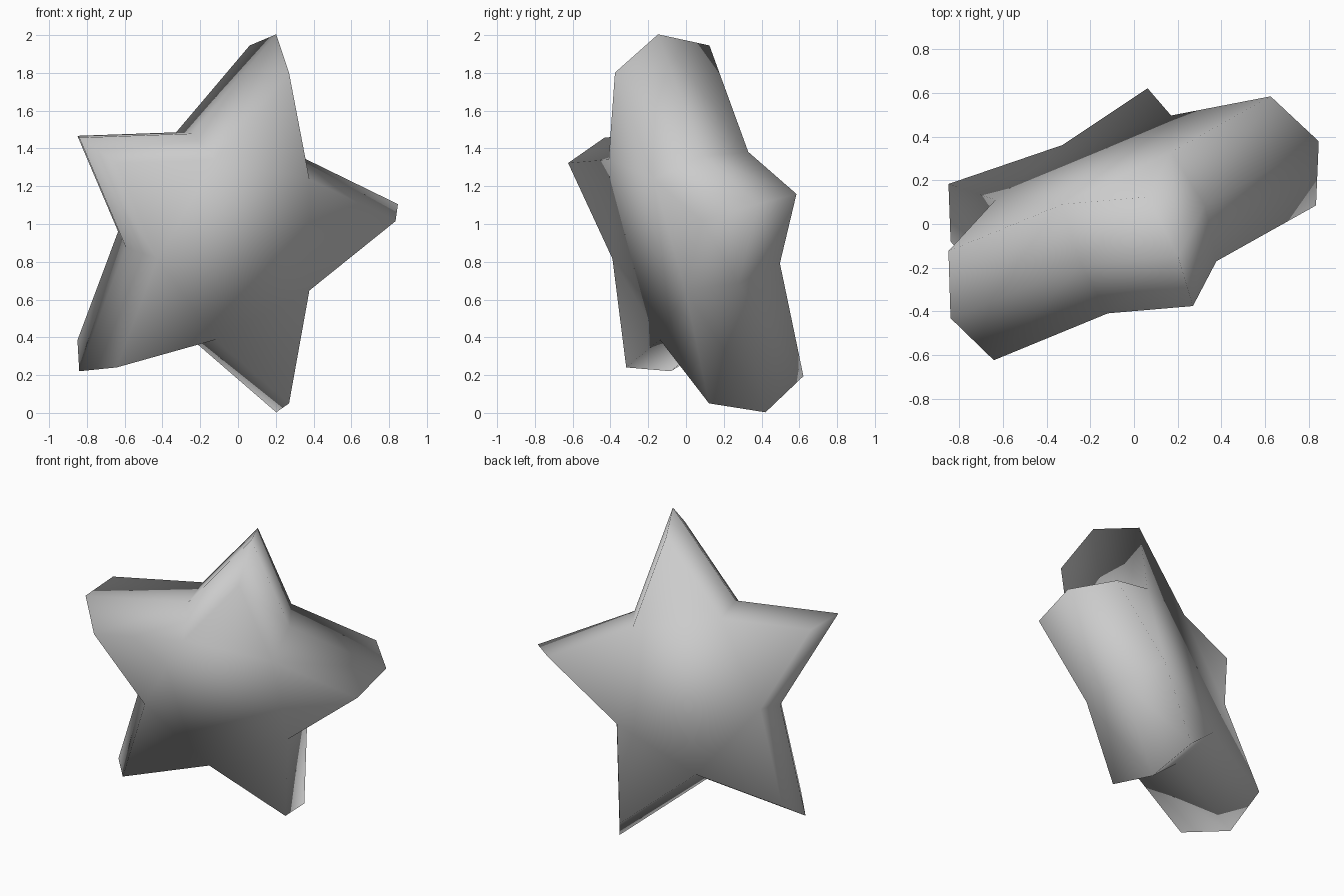
import bpy
import math
from mathutils import Vector

cube = bpy.data.objects.get("Cube")
if cube:
    bpy.data.objects.remove(cube, do_unlink=True)

# Plain grey finish
grey = bpy.data.materials.new("plain_grey")
grey.use_nodes = True
colour = (0.6, 0.6, 0.6, 1.0)
grey.diffuse_color = colour
grey.node_tree.nodes["Principled BSDF"].inputs["Base Color"].default_value = colour

# Tilted axes: up to the first point, sideways, and half the thickness
centre = Vector((-0.086, 0.028, 0.958))
up = Vector((0.288, -0.176, 1.046))
side = Vector((-0.887, -0.426, 0.185))
half_depth = Vector((-0.104, 0.25, 0.072))
VALLEY = 0.545
FACE_SCALE = 0.875


def star_ring(scale, layer):
    """Ten corners of a five-pointed star at one layer of the thickness."""
    ring = []
    for i in range(10):
        angle = math.pi * i / 5
        radius = scale * (VALLEY if i % 2 else 1)
        ring.append(centre + layer * half_depth
                    + radius * (math.cos(angle) * up + math.sin(angle) * side))
    return ring


# Front rim, wider middle rim and back rim
verts = star_ring(FACE_SCALE, -1) + star_ring(1, 0) + star_ring(FACE_SCALE, 1)

# Front and back faces, joined by two bands of walls
faces = [list(range(10)), list(range(29, 19, -1))]
for base in (0, 10):
    for i in range(10):
        j = (i + 1) % 10
        faces.append([base + j, base + i, base + i + 10, base + j + 10])

mesh = bpy.data.meshes.new("star")
mesh.from_pydata(verts, [], faces)
mesh.materials.append(grey)
star = bpy.data.objects.new("star", mesh)
bpy.context.collection.objects.link(star)

# Soft shading over the whole body
for polygon in mesh.polygons:
    polygon.use_smooth = True
mesh.update()
